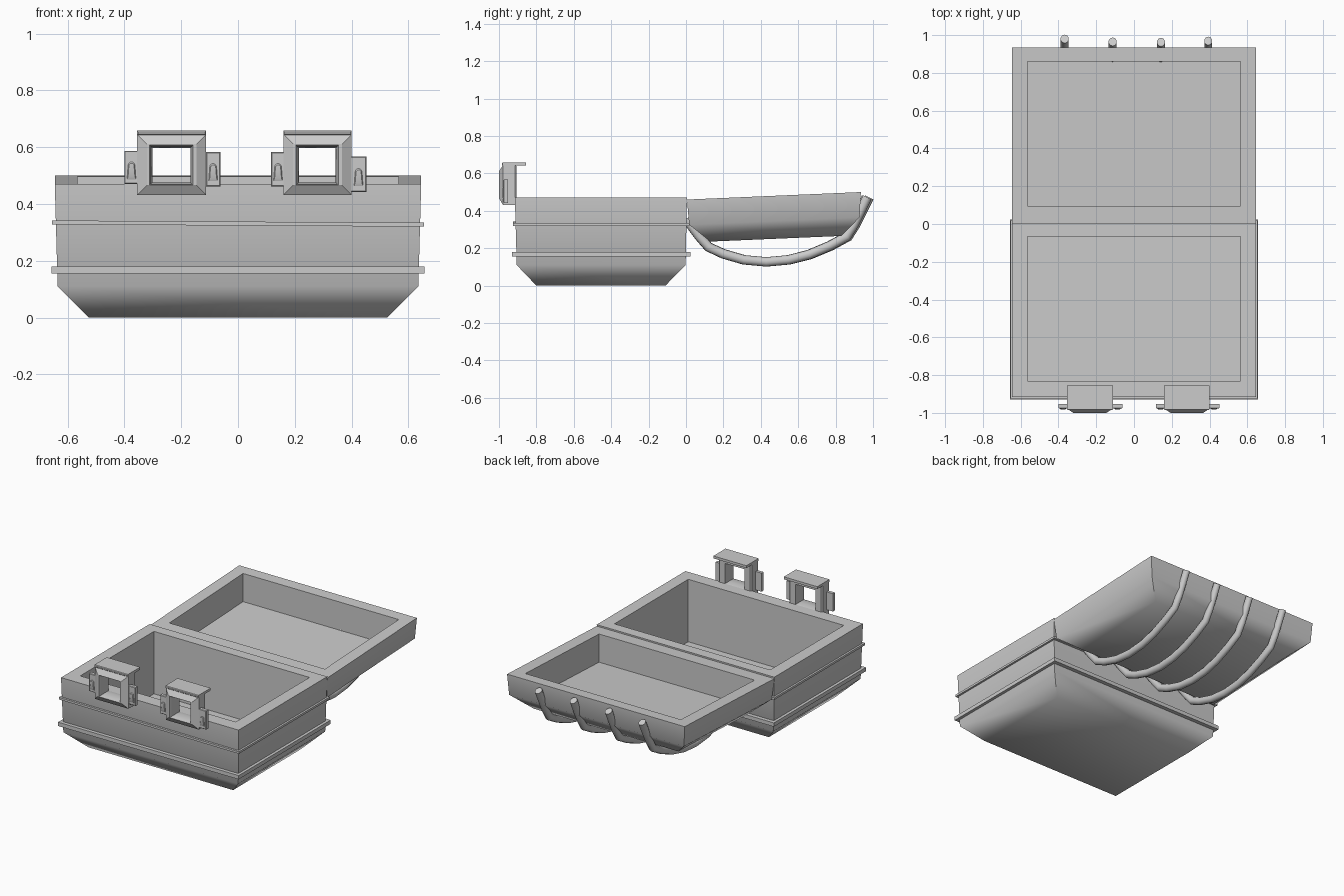
import bpy, bmesh, math
from mathutils import Vector

if "Cube" in bpy.data.objects:
    bpy.data.objects.remove(bpy.data.objects["Cube"])


def loft(name, rings, cyclic=False, smooth=50):
    """Skin a sequence of equal-length point rings, capped or closed into a loop."""
    bm = bmesh.new()
    rows = [[bm.verts.new(p) for p in r] for r in rings]
    n = len(rows[0])
    pairs = list(zip(rows, rows[1:]))
    if cyclic:
        pairs.append((rows[-1], rows[0]))
    for a, b in pairs:
        for i in range(n):
            j = (i + 1) % n
            bm.faces.new((a[i], a[j], b[j], b[i]))
    if not cyclic:
        bm.faces.new(rows[0])
        bm.faces.new(rows[-1])
    bmesh.ops.recalc_face_normals(bm, faces=bm.faces)
    me = bpy.data.meshes.new(name)
    bm.to_mesh(me)
    bm.free()
    ob = bpy.data.objects.new(name, me)
    bpy.context.collection.objects.link(ob)
    bpy.ops.object.select_all(action='DESELECT')
    ob.select_set(True)
    bpy.context.view_layer.objects.active = ob
    bpy.ops.object.shade_smooth_by_angle(angle=math.radians(smooth))
    return ob


def flat_ring(hx, y0, y1, z, tilt_x=0.0, tilt_y=0.0):
    """Horizontal rectangle, optionally sloping along x or y."""
    return [(x, y, z + tilt_x * x + tilt_y * y)
            for x, y in ((-hx, y0), (hx, y0), (hx, y1), (-hx, y1))]


def front_ring(x0, x1, z0, z1, y, inset=0.0):
    """Upright rectangle facing the front."""
    x0, x1, z0, z1 = x0 + inset, x1 - inset, z0 + inset, z1 - inset
    return [(x0, y, z0), (x1, y, z0), (x1, y, z1), (x0, y, z1)]


def slab(name, x0, x1, y0, y1, z0, z1, bevel=0.0):
    return loft(name, [front_ring(x0, x1, z0, z1, y1),
                       front_ring(x0, x1, z0, z1, y0 + bevel),
                       front_ring(x0, x1, z0, z1, y0, bevel)], smooth=30)


# Hollow case base with a chamfered underside
loft("case_base", [
    flat_ring(0.565, -0.83, -0.065, 0.06),
    flat_ring(0.565, -0.83, -0.065, 0.47),
    flat_ring(0.645, -0.915, 0.005, 0.47),
    flat_ring(0.635, -0.905, -0.002, 0.11),
    flat_ring(0.525, -0.80, -0.11, 0.0)])

# Opened lid, lying upside down behind the base
S = 0.043
loft("case_lid", [
    flat_ring(0.565, 0.095, 0.86, 0.275, tilt_y=S),
    flat_ring(0.565, 0.095, 0.86, 0.46, tilt_y=S),
    flat_ring(0.645, 0.005, 0.935, 0.46, tilt_y=S),
    flat_ring(0.635, 0.017, 0.928, 0.325, tilt_y=S),
    flat_ring(0.525, 0.13, 0.83, 0.23, tilt_y=S)])


# Raised bands around the base
def band(name, hx, y0, y1, z0, z1, tilt=0.0):
    loft(name, [flat_ring(hx, y0, y1, z0, tilt), flat_ring(hx, y0, y1, z1, tilt),
                flat_ring(0.625, -0.89, -0.015, z1, tilt),
                flat_ring(0.625, -0.89, -0.015, z0, tilt)], cyclic=True, smooth=30)


band("lower_band", 0.656, -0.93, 0.025, 0.155, 0.18)
band("upper_band", 0.654, -0.925, 0.018, 0.324, 0.338, -0.006)

# Four bowed straps hanging beneath the lid
path = [(0.005, 0.36), (0.025, 0.325), (0.07, 0.265), (0.12, 0.207), (0.20, 0.170),
        (0.31, 0.138), (0.43, 0.127), (0.55, 0.138), (0.66, 0.166), (0.77, 0.212),
        (0.862, 0.262), (0.90, 0.325), (0.935, 0.395), (0.972, 0.472)]


def strap(name, cx, dy):
    pts = [Vector((0, y + dy * k / (len(path) - 1), z)) for k, (y, z) in enumerate(path)]
    rings = []
    for k, p in enumerate(pts):
        t = (pts[min(k + 1, len(pts) - 1)] - pts[max(k - 1, 0)]).normalized()
        nrm = Vector((0, -t.z, t.y))
        ring = []
        for s in range(10):
            a = 2 * math.pi * s / 10
            ring.append(p + nrm * 0.025 * math.cos(a) + Vector((cx + 0.022 * math.sin(a), 0, 0)))
        rings.append(ring)
    loft(name, rings)


for i, (cx, dy) in enumerate([(-0.367, 0.008), (-0.113, -0.007), (0.143, -0.009), (0.393, -0.003)]):
    strap(f"lid_strap_{i + 1}", cx, dy)


# Buckles: bevelled window frame, top flange and side lugs
def lug(name, x0, x1, z0, z1):
    slab(name, x0, x1, -0.976, -0.952, z0, z1, 0.003)
    cx, cz = (x0 + x1) / 2, (z0 + z1) / 2
    # arched stud on the lug face
    outline = [(-0.016, -0.042), (0.016, -0.042)]
    outline += [(0.012 * math.cos(a * math.pi / 6), 0.008 + 0.012 * math.sin(a * math.pi / 6))
                for a in range(7)]
    loft(name + "_stud", [[(cx + u * k, y, cz + v * k) for u, v in outline]
                          for y, k in ((-0.955, 1), (-0.978, 1), (-0.982, 0.75))], smooth=30)


def buckle(name, x0, x1, lugs):
    w = (x0, x1, 0.432, 0.645)
    win = (x0 + 0.048, x1 - 0.05, 0.47, 0.603)
    loft(name + "_frame", [
        front_ring(*w, -0.905, 0.008), front_ring(*w, -0.915), front_ring(*w, -0.978),
        front_ring(*w, -1.0, 0.034), front_ring(*win, -1.0, -0.004),
        front_ring(*win, -0.988), front_ring(*win, -0.935, 0.006),
        front_ring(*win, -0.905, 0.0)], cyclic=True, smooth=30)
    slab(name + "_flange", x0, x1, -0.985, -0.855, 0.642, 0.658, 0.004)
    for k, l in enumerate(lugs):
        lug(f"{name}_lug_{k + 1}", *l)


buckle("left_buckle", -0.355, -0.112, [(-0.40, -0.35, 0.47, 0.587), (-0.113, -0.062, 0.462, 0.583)])
buckle("right_buckle", 0.16, 0.40, [(0.117, 0.165, 0.462, 0.583), (0.397, 0.452, 0.443, 0.567)])
